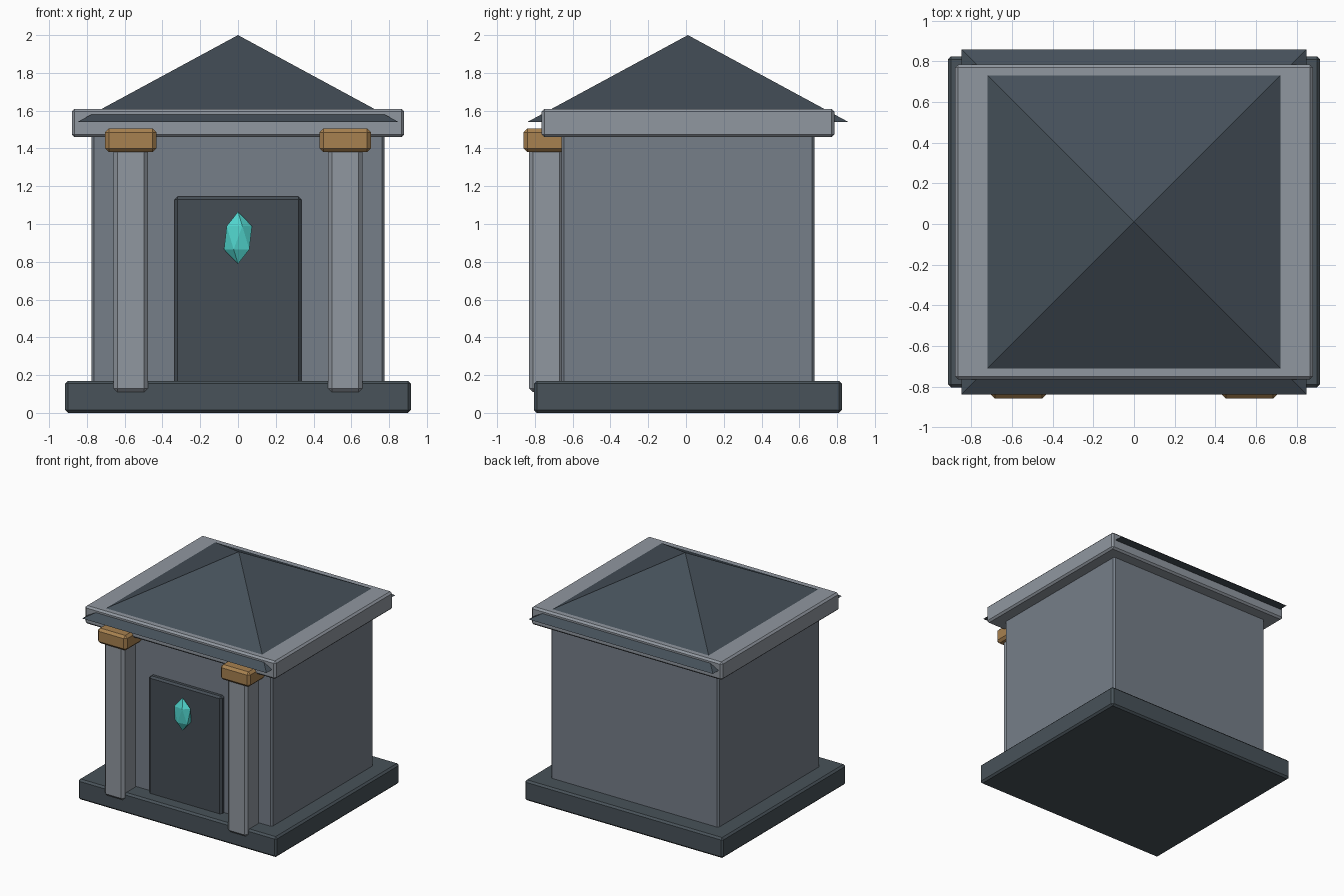
import bpy, math

if "Cube" in bpy.data.objects:
    bpy.data.objects.remove(bpy.data.objects["Cube"])

CY = 0.01  # building centre in y


def material(name, rgb):
    m = bpy.data.materials.new(name)
    m.diffuse_color = (*rgb, 1)
    m.use_nodes = True
    m.node_tree.nodes["Principled BSDF"].inputs["Base Color"].default_value = m.diffuse_color
    return m


dark = material("dark_stone", (0.065, 0.085, 0.10))
mid = material("wall_stone", (0.18, 0.21, 0.25))
light = material("light_stone", (0.28, 0.31, 0.35))
slate = material("roof_slate", (0.06, 0.08, 0.10))
door_mat = material("door_stone", (0.06, 0.075, 0.09))
bronze = material("bronze", (0.39, 0.22, 0.08))
teal = material("teal_crystal", (0.08, 0.65, 0.60))


def box(name, x, y, z, mat, bevel):
    """Bevelled box from (min, max) ranges."""
    loc = [(a + b) / 2 for a, b in (x, y, z)]
    bpy.ops.mesh.primitive_cube_add(size=1, location=loc)
    o = bpy.context.object
    o.name = name
    o.scale = [b - a for a, b in (x, y, z)]
    bpy.ops.object.transform_apply(location=False, rotation=False, scale=True)
    mod = o.modifiers.new("bevel", "BEVEL")
    mod.width = bevel
    mod.segments = 1
    o.data.materials.append(mat)
    return o


# Main body
box("base", (-0.915, 0.915), (CY - 0.815, CY + 0.815), (0, 0.17), dark, 0.015)
box("walls", (-0.775, 0.775), (CY - 0.67, CY + 0.67), (0.13, 1.50), mid, 0.013)
box("cornice", (-0.88, 0.88), (CY - 0.775, CY + 0.775), (1.46, 1.61), light, 0.015)

# Pyramid roof, its eaves poking through the cornice front and back
bpy.ops.mesh.primitive_cone_add(vertices=4, radius1=0.85 * math.sqrt(2), radius2=0,
                                depth=0.46, location=(0, CY, 1.77),
                                rotation=(0, 0, math.pi / 4))
roof = bpy.context.object
roof.name = "roof"
roof.data.materials.append(slate)

# Door slab
box("door", (-0.335, 0.335), (-0.70, -0.62), (0.10, 1.145), door_mat, 0.015)

# Columns with bronze capitals
for side, s in (("left", -1), ("right", 1)):
    cx = s * 0.568
    box(side + "_column", (cx - 0.091, cx + 0.091), (-0.83, -0.65), (0.11, 1.42), light, 0.02)
    box(side + "_capital", (cx - 0.136, cx + 0.136), (-0.86, -0.62), (1.38, 1.505), bronze, 0.02)

# Crystal on the door
bpy.ops.mesh.primitive_ico_sphere_add(subdivisions=1, radius=1, location=(0, -0.73, 0.927))
crystal = bpy.context.object
crystal.name = "crystal"
crystal.scale = (0.083, 0.045, 0.138)
crystal.data.materials.append(teal)
